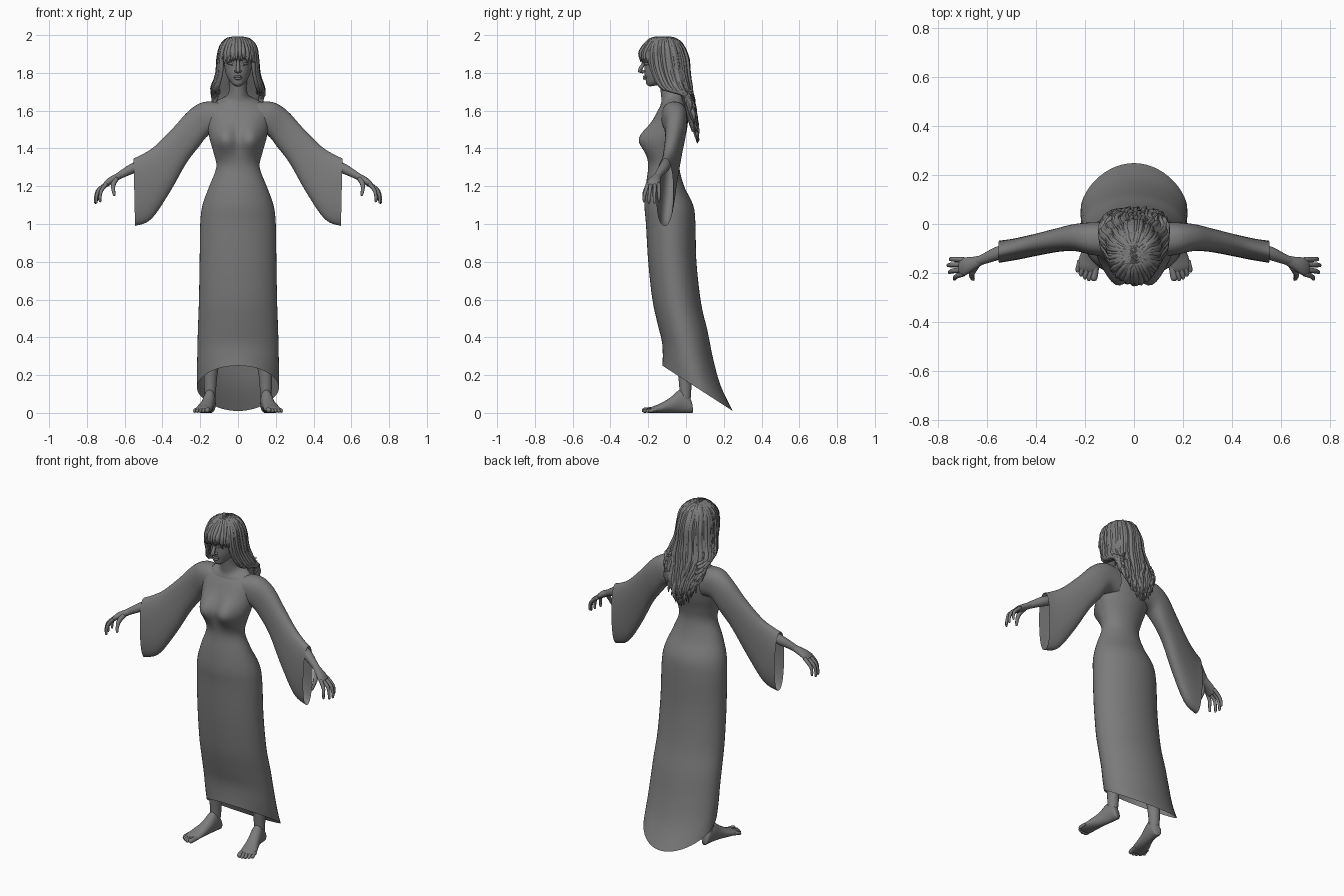
import bpy, bmesh, math, random
from mathutils import Vector as V, Matrix

random.seed(4)
GREY = bpy.data.materials.new("dark_grey")
GREY.diffuse_color = (.2, .2, .2, 1)


def smooth_path(items, steps):
    """Catmull-Rom through tuples of vectors."""
    out, n = [], len(items)
    for i in range(n - 1):
        a, b, c, d = (items[min(max(i + k, 0), n - 1)] for k in (-1, 0, 1, 2))
        for s in range(steps):
            t = s / steps
            out.append(tuple(0.5 * (2 * q + (r - p) * t + (2 * p - 5 * q + 4 * r - w) * t * t
                                    + (3 * q - p - 3 * r + w) * t ** 3)
                             for p, q, r, w in zip(a, b, c, d)))
    return out + [items[-1]]


def power(x, p):
    return math.copysign(abs(x) ** p, x)


def loft(bm, rings, n=24, steps=4, cap=True, p=1):
    """Skin a list of (super)ellipses (centre, axis u, axis v)."""
    loops = [[bm.verts.new(c + u * power(math.cos(k * math.tau / n), p) + v * power(math.sin(k * math.tau / n), p))
              for k in range(n)] for c, u, v in smooth_path(rings, steps)]
    for a, b in zip(loops, loops[1:]):
        for k in range(n):
            bm.faces.new((a[k], a[(k + 1) % n], b[(k + 1) % n], b[k]))
    if cap:
        bm.faces.new(loops[0])
        bm.faces.new(loops[-1])


def tube(bm, pts, radii, n=10, steps=4):
    """Round limb along a path with varying radius."""
    pts = [V(p) for p in pts]
    rings = []
    for i, (p, r) in enumerate(zip(pts, radii)):
        t = (pts[min(i + 1, len(pts) - 1)] - pts[max(i - 1, 0)]).normalized()
        u = t.cross(V((0.2, 1, 0.1))).normalized() if abs(t.y) < 0.85 else t.cross(V((0, 0.1, 1))).normalized()
        if i and u.dot(rings[-1][1]) < 0:
            u = -u
        rings.append((p, u * r, t.cross(u) * r))
    loft(bm, rings, n, steps)


def body_ring(f, b, w):
    """Ellipse from front (y, z) to back (y, z) with half width w."""
    f, b = V((0, *f)), V((0, *b))
    return ((f + b) / 2, (f - b) / 2, V((w, 0, 0)))


def ball(bm, loc, size):
    bmesh.ops.create_uvsphere(bm, u_segments=16, v_segments=10, radius=1,
                              matrix=Matrix.Translation(loc) @ Matrix.Diagonal((*size, 1)))


def finish(name, bm, mirror=False):
    bmesh.ops.recalc_face_normals(bm, faces=bm.faces[:])
    for f in bm.faces:
        f.smooth = True
    me = bpy.data.meshes.new(name)
    bm.to_mesh(me)
    bm.free()
    me.materials.append(GREY)
    ob = bpy.data.objects.new(name, me)
    bpy.context.collection.objects.link(ob)
    if mirror:
        ob.modifiers.new("mirror", 'MIRROR').use_mirror_merge = False


# Dress body: neckline down to the slanted, trailing hem
bm = bmesh.new()
loft(bm, [body_ring(*r) for r in (
    ((-.135, 1.625), (-.01, 1.67), .115), ((-.155, 1.59), (.005, 1.61), .165),
    ((-.18, 1.53), (.01, 1.54), .165), ((-.205, 1.45), (-.005, 1.45), .15),
    ((-.205, 1.38), (-.025, 1.38), .13), ((-.20, 1.3), (-.035, 1.3), .115),
    ((-.213, 1.2), (-.01, 1.2), .152), ((-.22, 1.1), (.038, 1.1), .188),
    ((-.212, 1.0), (.05, 1.0), .2), ((-.20, .8), (.055, .8), .203),
    ((-.178, .6), (.08, .58), .207), ((-.15, .47), (.115, .43), .212),
    ((-.128, .38), (.145, .28), .215), ((-.123, .31), (.185, .14), .217),
    ((-.125, .25), (.248, .01), .217))], n=48, cap=False)
for v in bm.verts:
    if v.co.y < -.1:  # bust
        v.co.y -= .056 * math.exp(-((abs(v.co.x) - .072) / .06) ** 2 - ((v.co.z - 1.45) / .075) ** 2)
    if v.co.z < .45 and v.co.y > .08:  # train narrows to the back
        v.co.x *= 1 - .7 * (v.co.y - .08)
finish("dress", bm)

# Flared hanging sleeves
bm = bmesh.new()
sleeve = []
for tx, tz, bx, bz, y, d in (
        (.10, 1.645, .09, 1.47, -.065, .07), (.185, 1.645, .155, 1.47, -.06, .066),
        (.26, 1.6, .21, 1.405, -.055, .056), (.34, 1.512, .275, 1.32, -.065, .048),
        (.44, 1.412, .36, 1.17, -.085, .044), (.51, 1.367, .46, 1.025, -.103, .044),
        (.553, 1.347, .545, .99, -.113, .045)):
    t, b = V((tx, y, tz)), V((bx, y, bz))
    sleeve.append(((t + b) / 2, (t - b) / 2, V((0, d, 0))))
loft(bm, sleeve, n=36, cap=False, p=.85)
finish("sleeves", bm, True)

# Arms and hands with separate fingers
bm = bmesh.new()
tube(bm, [(.17, -.06, 1.57), (.28, -.065, 1.455), (.4, -.085, 1.36), (.54, -.115, 1.302), (.6, -.138, 1.272),
          (.655, -.16, 1.24)], [.04, .037, .03, .028, .022, .016], 16)
loft(bm, [(V(c), V((0, w, 0)), V((h * .5, 0, h))) for c, w, h in (
    ((.605, -.14, 1.269), .017, .014), ((.65, -.16, 1.243), .027, .017),
    ((.685, -.172, 1.222), .036, .016), ((.708, -.177, 1.202), .035, .012))], 16)
for y0, y1, x, z in ((-.145, -.143, .746, 1.12), (-.165, -.168, .755, 1.107),
                     (-.186, -.196, .75, 1.108), (-.203, -.222, .73, 1.115)):
    tube(bm, [(.695, y0, 1.214), (.7 + (x - .7) * .75, (y0 + y1) / 2, 1.178),
              (x, y1, z + .03), (x, y1, z + .006), (x - .002, y1, z)], [.011, .010, .008, .0065, .002], 8)
tube(bm, [(.645, -.172, 1.24), (.66, -.198, 1.21), (.66, -.215, 1.18), (.655, -.225, 1.155), (.654, -.226, 1.149)],
     [.015, .013, .010, .007, .002], 8)
finish("arms_and_hands", bm, True)

# Legs, feet and toes
bm = bmesh.new()
tube(bm, [(.09, -.08, .95), (.11, -.075, .7), (.125, -.06, .5), (.135, -.015, .36), (.145, -.006, .2),
          (.148, -.003, .1), (.149, -.005, .05)], [.085, .07, .052, .05, .036, .030, .025], 20)
side = V((.97, .22, 0))
loft(bm, [(V((x, y, h / 2)), side * w, V((0, 0, h / 2))) for x, y, h, w in (
    (.143, .034, .03, .014), (.145, .022, .075, .027), (.15, -.025, .125, .032), (.163, -.085, .08, .036),
    (.178, -.14, .048, .044), (.187, -.18, .032, .044), (.19, -.197, .02, .036))], 20)
for i, (x, y) in enumerate(((.164, -.233), (.184, -.232), (.2, -.225), (.216, -.213), (.229, -.198))):
    r = .0135 if i == 0 else .0095
    bx = .155 + i * .0165
    tube(bm, [(bx, -.165 + i * .004, .018), ((bx + x) / 2, y + .03, .016), (x, y + .01, r), (x, y, r)],
         [r, r, r, r * .4], 8)
finish("legs_and_feet", bm, True)

# Chest and neck
bm = bmesh.new()
loft(bm, [body_ring(*r) for r in (
    ((-.135, 1.58), (-.01, 1.6), .14), ((-.137, 1.62), (-.01, 1.665), .12), ((-.13, 1.65), (-.02, 1.69), .066),
    ((-.133, 1.69), (-.032, 1.72), .048), ((-.14, 1.74), (-.04, 1.78), .047), ((-.15, 1.78), (-.05, 1.82), .05))], 28)
finish("neck", bm)

# Head with nose and lips
bm = bmesh.new()
loft(bm, [body_ring((f, z), (b, z2), w) for f, z, b, z2, w in (
    (-.19, 1.728, -.15, 1.735, .016), (-.208, 1.738, -.12, 1.75, .034), (-.214, 1.765, -.08, 1.775, .053),
    (-.22, 1.80, -.05, 1.80, .066), (-.221, 1.84, -.03, 1.84, .073), (-.23, 1.885, -.02, 1.88, .076),
    (-.218, 1.92, -.025, 1.915, .073), (-.18, 1.95, -.05, 1.95, .053), (-.13, 1.965, -.1, 1.965, .015))], 32)
tube(bm, [(0, -.222, 1.87), (0, -.228, 1.845), (0, -.24, 1.822), (0, -.243, 1.812), (0, -.225, 1.802)],
     [.006, .009, .011, .012, .006])
for s in (-1, 1):
    ball(bm, (s * .011, -.226, 1.809), (.008, .011, .007))
for z, r in ((1.781, .0055), (1.771, .0065)):
    tube(bm, [(-.025, -.204, 1.777), (-.011, -.219, z), (0, -.222, z - .001), (.011, -.219, z), (.025, -.204, 1.777)],
         [.001, r, r, r, .001], 8)
finish("head", bm)

# Eyes with lids and brows
bm = bmesh.new()
ball(bm, (.032, -.203, 1.85), (.014, .012, .008))
for z, d, r in ((1.858, .003, .003), (1.843, -.002, .002), (1.872, .004, .0035)):
    tube(bm, [(.014, -.216, z - d), (.032, -.214, z + d / 2), (.053, -.193, z - d)], [.001, r, .001], 6)
finish("eyes_and_brows", bm, True)

# Hair: solid underlayer
bm = bmesh.new()
loft(bm, [body_ring(*r) for r in (
    ((-.13, 1.987), (-.09, 1.987), .02), ((-.19, 1.965), (-.05, 1.962), .06), ((-.23, 1.925), (-.008, 1.89), .093),
    ((-.14, 1.87), (.01, 1.8), .1), ((-.08, 1.77), (.014, 1.72), .12), ((-.03, 1.68), (.03, 1.64), .115),
    ((.0, 1.58), (.045, 1.56), .085), ((.03, 1.49), (.055, 1.48), .055))], 28)
finish("hair_underlayer", bm)

# Hair: wavy locks fanning from the crown, short parted fringe in front
bm = bmesh.new()
count = 130
for i in range(count):
    a = -math.pi + math.tau * (i + random.uniform(-.4, .4)) / count
    s, c, k = math.sin(a), math.cos(a), min(abs(a) / 2.25, 1)
    j, ph = random.uniform(.93, 1.06), random.uniform(0, 6.3)
    pts = [V((random.uniform(-.012, .012), -.12 + random.uniform(-.04, .03), 1.986)),
           V((.055 * s * j, -.12 + .062 * c * j, 1.974)), V((.088 * s * j, -.12 + .1 * c * j, 1.937))]
    if abs(a) > 2.25:
        z = random.uniform(1.86, 1.895) - .025 * abs(s)
        pts += [V((.098 * s, -.12 + .118 * c * j, (z + 1.94) / 2)),
                V((.112 * s + random.uniform(-.008, .008), -.12 + .122 * c, z))]
    else:
        end = 1.43 + .22 * k ** 1.5 + random.uniform(-.01, .06)
        wave = random.uniform(.006, .012)
        pts += [V((.1 * s * j, -.115 + .12 * c * j, 1.87)), V((.108 * s * j, -.10 + .112 * c * j, 1.79)),
                V((.132 * s * j, -.065 + .09 * c * j, 1.715))]
        for t in (.25, .5, .75, 1):
            w = V(((.134 - (.07 - .055 * k) * t) * s, -.02 + .065 * t + .04 * c * (1 - .5 * t), 1.715 + (end - 1.715) * t))
            pts.append(w + V((wave * math.sin(ph + t * 8), wave * .8 * math.cos(ph + t * 7), 0)))
    m = len(pts)
    tube(bm, pts, [.008] + [random.uniform(.0085, .0125) for _ in range(m - 2)] + [.002], 6, 3)
finish("hair_locks", bm)
